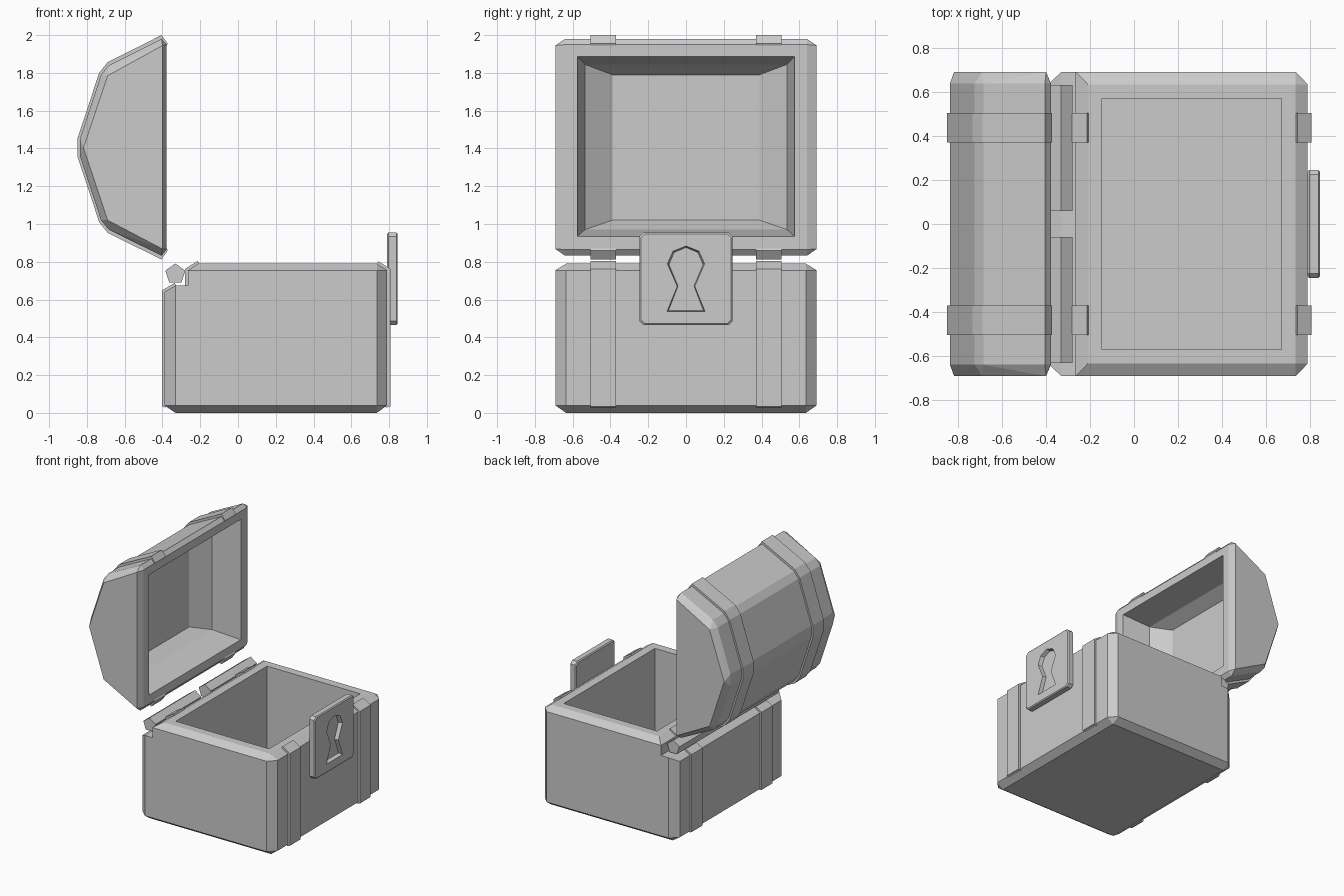
import bpy, bmesh
from mathutils import Vector

cube = bpy.data.objects.get("Cube")
if cube:
    bpy.data.objects.remove(cube, do_unlink=True)

grey = bpy.data.materials.new("plain_grey")
grey.use_nodes = True
grey.diffuse_color = (0.6, 0.6, 0.6, 1)
grey.node_tree.nodes["Principled BSDF"].inputs["Base Color"].default_value = (0.6, 0.6, 0.6, 1)


def finish(name, bm):
    bmesh.ops.recalc_face_normals(bm, faces=bm.faces)
    mesh = bpy.data.meshes.new(name)
    bm.to_mesh(mesh)
    bm.free()
    mesh.materials.append(grey)
    obj = bpy.data.objects.new(name, mesh)
    bpy.context.collection.objects.link(obj)
    return obj


def hull(name, points):
    """Convex solid around a set of points."""
    bm = bmesh.new()
    for p in points:
        bm.verts.new(p)
    bmesh.ops.convex_hull(bm, input=bm.verts)
    bmesh.ops.dissolve_limit(bm, angle_limit=0.01, verts=bm.verts, edges=bm.edges)
    return finish(name, bm)


def loft(name, start, end):
    """Solid between two matching outlines."""
    bm = bmesh.new()
    a = [bm.verts.new(p) for p in start]
    b = [bm.verts.new(p) for p in end]
    bm.faces.new(a)
    bm.faces.new(b[::-1])
    for i in range(len(a)):
        j = (i + 1) % len(a)
        bm.faces.new((a[i], b[i], b[j], a[j]))
    return finish(name, bm)


def prism_y(name, profile, y0, y1):
    """Extrude an x-z profile along y."""
    return loft(name, [(x, y0, z) for x, z in profile], [(x, y1, z) for x, z in profile])


def cut(obj, cutter):
    """Subtract the cutter, then discard it."""
    cutter.hide_render = True
    mod = obj.modifiers.new("cut", 'BOOLEAN')
    mod.operation = 'DIFFERENCE'
    mod.solver = 'EXACT'
    mod.object = cutter
    graph = bpy.context.evaluated_depsgraph_get()
    mesh = bpy.data.meshes.new_from_object(obj.evaluated_get(graph))
    obj.modifiers.clear()
    obj.data = mesh
    bpy.data.objects.remove(cutter, do_unlink=True)


def rect(x0, x1, y, z):
    return [(x, s * y, z) for x in (x0, x1) for s in (-1, 1)]


W, WI = 0.692, 0.635     # half width, and half width inside the chamfer

# Chest base with chamfered edges, back hinge step and hollow
pts = rect(-0.33, 0.735, WI, 0) + rect(-0.33, 0.735, WI, 0.79)
for z in (0.04, 0.755):
    pts += rect(-0.39, 0.79, WI, z) + rect(-0.33, 0.735, W, z)
base = hull("chest_base", pts)
step = [(-0.6, 0.5175), (-0.33, 0.675), (-0.265, 0.675), (-0.265, 0.755),
        (-0.21, 0.79), (-0.2, 0.9), (-0.6, 0.9)]
cut(base, prism_y("step_cutter", step, -0.9, 0.9))
cut(base, hull("hollow_cutter", rect(-0.145, 0.67, 0.57, 0.12) + rect(-0.145, 0.67, 0.57, 0.95)))

# Open lid: faceted shell with chamfered ends
lid_outer = [(-0.378, 1.95), (-0.405, 1.98), (-0.685, 1.84), (-0.725, 1.79), (-0.837, 1.45),
             (-0.837, 1.36), (-0.725, 1.02), (-0.685, 0.97), (-0.405, 0.832), (-0.378, 0.865)]
lid_end = [(-0.4, 1.945), (-0.69, 1.785), (-0.818, 1.405), (-0.69, 1.02), (-0.4, 0.868)]
lid = hull("lid", [(x, s * 0.64, z) for x, z in lid_outer for s in (-1, 1)]
           + [(x, s * W, z) for x, z in lid_end for s in (-1, 1)])
cavity = []
for x, y, z0, z1 in ((-0.3, 0.589, 0.922, 1.9), (-0.6, 0.535, 0.97, 1.845), (-0.7, 0.39, 1.02, 1.79)):
    cavity += rect(x, x, y, z0) + rect(x, x, y, z1)
cut(lid, hull("lid_cavity_cutter", cavity))

# Straps on the lid, base front, base back and hinge step
lid_strap = [(-0.372, 1.955), (-0.405, 2.0), (-0.69, 1.857), (-0.735, 1.8), (-0.85, 1.453),
             (-0.85, 1.358), (-0.735, 1.01), (-0.69, 0.953), (-0.405, 0.812), (-0.372, 0.86)]
lid_inner = [(x + 0.005, z + (-0.01 if z > 1.405 else 0.01)) for x, z in lid_outer[1:-1]]
lid_inner = [(-0.38, 1.94)] + lid_inner + [(-0.38, 0.875)]
straps = {
    "lid_strap": lid_strap + lid_inner[::-1],
    "front_strap": [(0.735, 0.785), (0.743, 0.803), (0.807, 0.762), (0.807, 0.035),
                    (0.785, 0.028), (0.77, 0.05), (0.77, 0.75)],
    "back_strap": [(-0.403, 0.035), (-0.403, 0.648), (-0.335, 0.688), (-0.325, 0.67),
                   (-0.37, 0.63), (-0.37, 0.05), (-0.385, 0.028)],
    "step_strap": [(-0.265, 0.67), (-0.281, 0.675), (-0.281, 0.762), (-0.213, 0.804),
                   (-0.205, 0.785), (-0.25, 0.75)],
}
for side, s in (("left", 1), ("right", -1)):
    for name, profile in straps.items():
        prism_y(side + "_" + name, profile, s * 0.37, s * 0.505)

# Five-sided hinge barrels
barrel = [(-0.332, 0.791), (-0.279, 0.753), (-0.3, 0.69), (-0.364, 0.69), (-0.385, 0.753)]
for name, s in (("hinge_barrel_a", 1), ("hinge_barrel_b", -1)):
    prism_y(name, barrel, s * 0.06, s * 0.633)

# Lock plate with softened rim and sunken keyhole
def plate_ring(x, r, c):
    return [(x, y, 0.71 + z) for y, z in ((r, r - c), (r - c, r), (c - r, r), (-r, r - c),
                                        (-r, c - r), (c - r, -r), (r - c, -r), (r, c - r))]


lock = hull("lock_plate", plate_ring(0.79, 0.238, 0.02) + plate_ring(0.797, 0.246, 0.022)
            + plate_ring(0.838, 0.246, 0.022) + plate_ring(0.845, 0.238, 0.02))
half = [(0.07, 0.857), (0.1, 0.79), (0.047, 0.67), (0.102, 0.535)]
key = [(0, 0.885)] + half + [(-y, z) for y, z in half[::-1]]
centre = 0.7
inner = [(0.815, y * 0.9, centre + (z - centre) * 0.95) for y, z in key]
outer = [(0.85, y, z) for y, z in key]
cut(lock, loft("keyhole_cutter", inner, outer))
